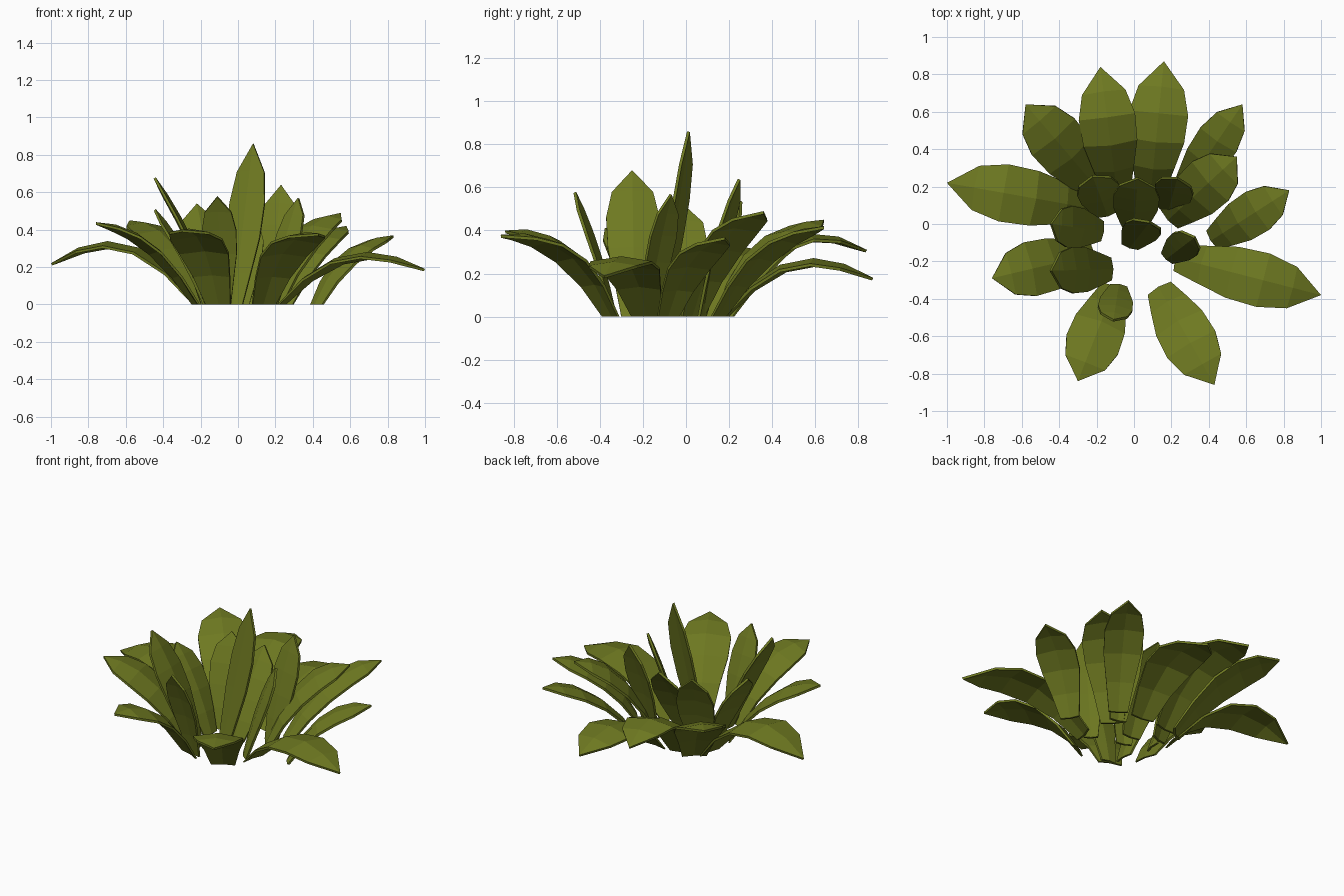
import bpy, bmesh
from mathutils import Vector

if "Cube" in bpy.data.objects:
    bpy.data.objects.remove(bpy.data.objects["Cube"])

green = bpy.data.materials.new("leaf_green")
green.diffuse_color = (0.155, 0.19, 0.015, 1)
green.use_nodes = True
green.node_tree.nodes["Principled BSDF"].inputs["Base Color"].default_value = green.diffuse_color

# Half width along the leaf: narrow stem, broad middle, pointed tip
PROFILE = [(0, .075), (.2, .11), (.42, .148), (.64, .155), (.83, .12), (1, 0)]
COLS = (-1, 0, 1)
THICK = .014
FOLD = .16


def leaf(name, base, tip, bend, lift, width, facing=None):
    """Arched leaf: bend = how far out the arch control point is, lift = its height."""
    b, t = Vector((*base, 0)), Vector(tip)
    c = b.lerp(t, bend)
    c.z = lift
    flat = Vector((*facing, 0)) if facing else Vector((t.x - b.x, t.y - b.y, 0))
    flat.normalize()
    side = Vector((-flat.y, flat.x, 0))
    bm = bmesh.new()
    layers = ([], [])
    for s, w in PROFILE:
        p = b * (1 - s) ** 2 + c * 2 * s * (1 - s) + t * s * s
        tan = ((c - b) * (1 - s) + (t - c) * s).normalized()
        n = tan.cross(side).normalized()
        w *= width
        for k, layer in enumerate(layers):
            row = []
            for u in COLS:
                q = p + side * (u * w) - n * (FOLD * w * abs(u) + k * THICK)
                if s == 0:
                    q.z = 0
                row.append(bm.verts.new(q))
            layer.append(row)
    top, bot = layers
    last = len(COLS) - 1
    for i in range(len(PROFILE) - 1):
        for j in range(last):
            bm.faces.new((top[i][j], top[i + 1][j], top[i + 1][j + 1], top[i][j + 1]))
            bm.faces.new((bot[i][j], bot[i][j + 1], bot[i + 1][j + 1], bot[i + 1][j]))
        for j in (0, last):
            bm.faces.new((top[i][j], bot[i][j], bot[i + 1][j], top[i + 1][j]))
    for j in range(last):
        bm.faces.new((top[0][j], top[0][j + 1], bot[0][j + 1], bot[0][j]))
    bmesh.ops.remove_doubles(bm, verts=bm.verts, dist=.0005)
    bmesh.ops.recalc_face_normals(bm, faces=bm.faces)
    me = bpy.data.meshes.new(name)
    bm.to_mesh(me)
    bm.free()
    me.materials.append(green)
    bpy.context.collection.objects.link(bpy.data.objects.new(name, me))


# Outer drooping leaves: base, tip, bend, lift, width
OUTER = [
    ((-.09, .16), (-.18, .84, .31), .42, .56, .98),
    ((.09, .17), (.16, .87, .18), .42, .43, 1.02),
    ((.24, .14), (.58, .64, .42), .42, .42, .75),
    ((.18, .02), (.55, .36, .49), .38, .48, .92),
    ((.41, -.09), (.83, .18, .37), .35, .36, .77),
    ((.22, -.18), (1.0, -.38, .19), .42, .44, .95),
    ((.13, -.335), (.43, -.86, .38), .35, .44, .95),
    ((-.10, -.33), (-.30, -.84, .40), .4, .46, .95),
    ((-.21, -.16), (-.76, -.29, .44), .42, .44, .95),
    ((-.21, .08), (-1.0, .22, .22), .45, .54, 1.0),
    ((-.17, .16), (-.58, .64, .45), .45, .46, .97),
]
# Inner upright leaves, some turned to face a given direction
INNER = [
    ((-.14, .04), (-.22, .25, .54), .4, .32, .74, (-.3, 1)),
    ((.0, -.04), (.02, .24, .52), .38, .3, .8),
    ((.18, .06), (.23, .24, .64), .4, .36, .68, (.3, 1)),
    ((-.025, -.13), (.08, .005, .86), .5, .42, .64, (.35, 1)),
    ((.17, -.19), (.32, -.075, .57), .42, .32, .56, (.7, .75)),
    ((-.16, -.04), (-.44, .0, .51), .4, .34, .72),
    ((-.11, -.24), (-.44, -.25, .68), .4, .42, .8),
    ((-.08, -.32), (-.11, -.51, .58), .4, .36, .6),
]
for i, spec in enumerate(OUTER, 1):
    leaf(f"outer_leaf_{i}", *spec)
for i, spec in enumerate(INNER, 1):
    leaf(f"inner_leaf_{i}", *spec)
